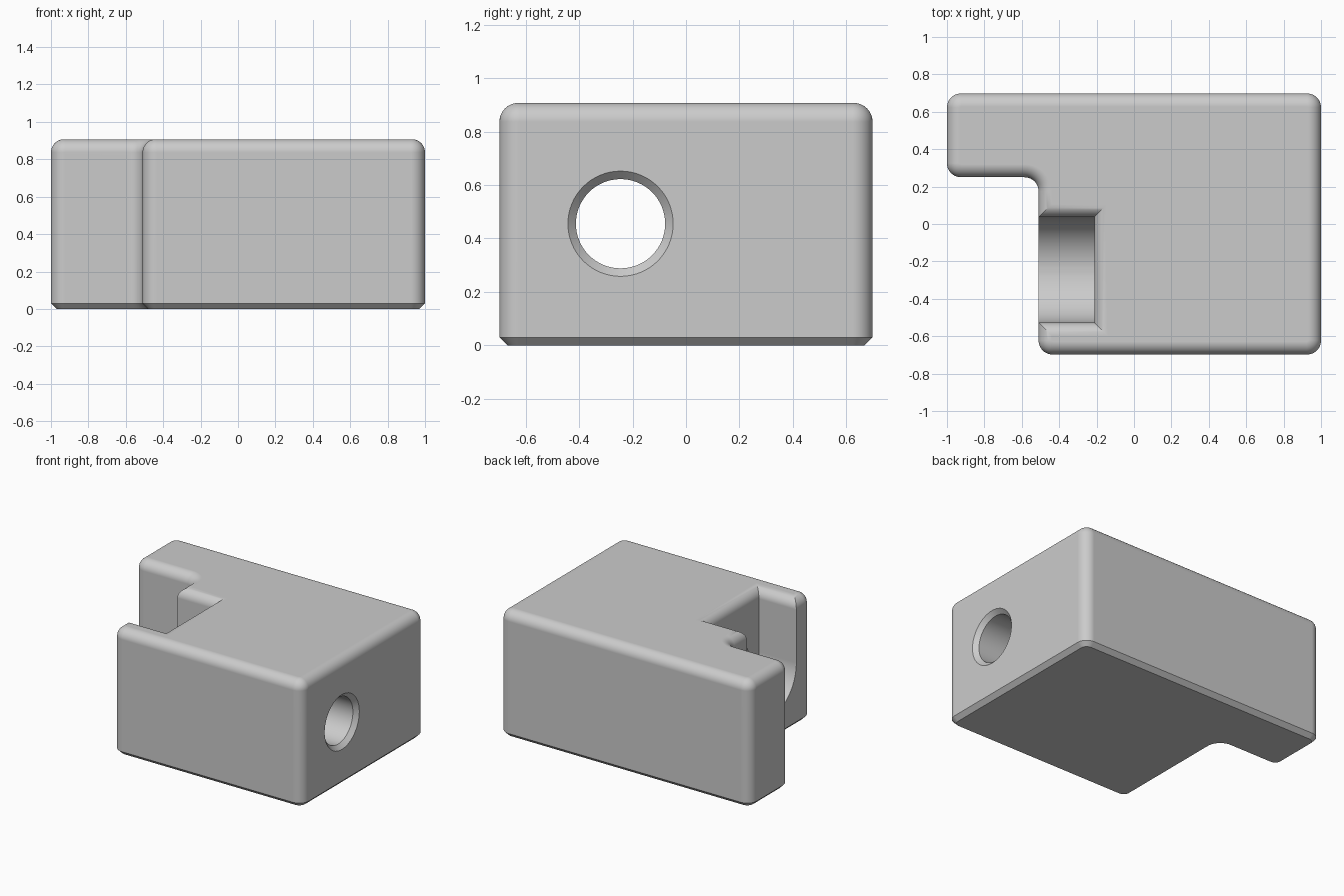
import bpy
import bmesh
from math import sin, cos, pi, radians

if "Cube" in bpy.data.objects:
    bpy.data.objects.remove(bpy.data.objects["Cube"])

HEIGHT, HALF_Y = 0.907, 0.698
STEP_X, STEP_Y = -0.51, 0.25      # inner corner of the L outline
CORNER, FILLET, CHAMFER = 0.075, 0.07, 0.03
AXIS_Y, AXIS_Z = -0.245, 0.455    # shared axis of the bore and the slot
SLOT_R, SLOT_END = 0.282, -0.212
BORE_R = 0.167
ARC = 10

grey = bpy.data.materials.new("grey")
grey.use_nodes = True
grey.diffuse_color = (0.6, 0.6, 0.6, 1)
grey.node_tree.nodes["Principled BSDF"].inputs["Base Color"].default_value = (0.6, 0.6, 0.6, 1)


def loft(name, rings):
    """Closed solid through rings that have equal point counts."""
    bm = bmesh.new()
    loops = [[bm.verts.new(p) for p in ring] for ring in rings]
    for low, high in zip(loops, loops[1:]):
        n = len(low)
        for i in range(n):
            j = (i + 1) % n
            bm.faces.new((low[i], low[j], high[j], high[i]))
    bm.faces.new(loops[0][::-1])
    bm.faces.new(loops[-1])
    bmesh.ops.recalc_face_normals(bm, faces=bm.faces)
    mesh = bpy.data.meshes.new(name)
    bm.to_mesh(mesh)
    bm.free()
    mesh.materials.append(grey)
    obj = bpy.data.objects.new(name, mesh)
    bpy.context.collection.objects.link(obj)
    return obj


def outline(inset, z):
    """Rounded L outline, shrunk by inset."""
    convex = [(STEP_X, -HALF_Y, 1, 1, 180), (1, -HALF_Y, -1, 1, 270),
              (1, HALF_Y, -1, -1, 0), (-1, HALF_Y, 1, -1, 90),
              (-1, STEP_Y, 1, 1, 180)]
    arcs = [(x + sx * CORNER, y + sy * CORNER, CORNER - inset, a, 90)
            for x, y, sx, sy, a in convex]
    arcs.append((STEP_X - CORNER, STEP_Y - CORNER, CORNER + inset, 90, -90))
    ring = []
    for cx, cy, r, start, sweep in arcs:
        for i in range(ARC + 1):
            a = radians(start + sweep * i / ARC)
            ring.append((cx + r * cos(a), cy + r * sin(a), z))
    return ring


def fillet_steps():
    """Inset and height pairs of the rounded top edge."""
    for i in range(ARC + 1):
        a = pi / 2 * i / ARC
        yield FILLET * (1 - cos(a)), HEIGHT - FILLET + FILLET * sin(a)


# Body: chamfered foot, straight walls, rounded top edge
body = loft("block_body", [outline(CHAMFER, 0), outline(0, CHAMFER)]
            + [outline(d, z) for d, z in fillet_steps()])

# Slot: round floor, straight sides, rolled-over rim
levels = []
for i in range(1, 33):
    a = pi / 2 * i / 32
    levels.append((SLOT_R * sin(a), 0, AXIS_Z - SLOT_R * cos(a)))
levels += [(SLOT_R + d, d, z) for d, z in fillet_steps()]
levels.append((SLOT_R + FILLET, FILLET, HEIGHT + 0.1))
slot = loft("slot_cutter", [[(-0.8, AXIS_Y - w, z), (SLOT_END + d, AXIS_Y - w, z),
                             (SLOT_END + d, AXIS_Y + w, z), (-0.8, AXIS_Y + w, z)]
                            for w, d, z in levels])


# Bore: cylinder with a chamfered mouth on the left face
def circle(x, r):
    return [(x, AXIS_Y + r * cos(2 * pi * i / 64), AXIS_Z + r * sin(2 * pi * i / 64))
            for i in range(64)]


bore = loft("bore_cutter", [circle(-0.4, BORE_R), circle(1 - CHAMFER, BORE_R),
                            circle(1.02, BORE_R + CHAMFER + 0.02)])

# Cut the openings
bpy.ops.object.select_all(action='DESELECT')
bpy.context.view_layer.objects.active = body
body.select_set(True)
for cutter in (slot, bore):
    cutter.hide_render = True
    mod = body.modifiers.new(cutter.name, 'BOOLEAN')
    mod.operation = 'DIFFERENCE'
    mod.solver = 'EXACT'
    mod.object = cutter
    bpy.ops.object.modifier_apply(modifier=mod.name)
    bpy.data.objects.remove(cutter)

# Smooth fillets, crisp edges, flat large faces
bpy.ops.object.shade_smooth_by_angle(angle=radians(25))
weighted = body.modifiers.new("weighted_normals", 'WEIGHTED_NORMAL')
weighted.keep_sharp = True
